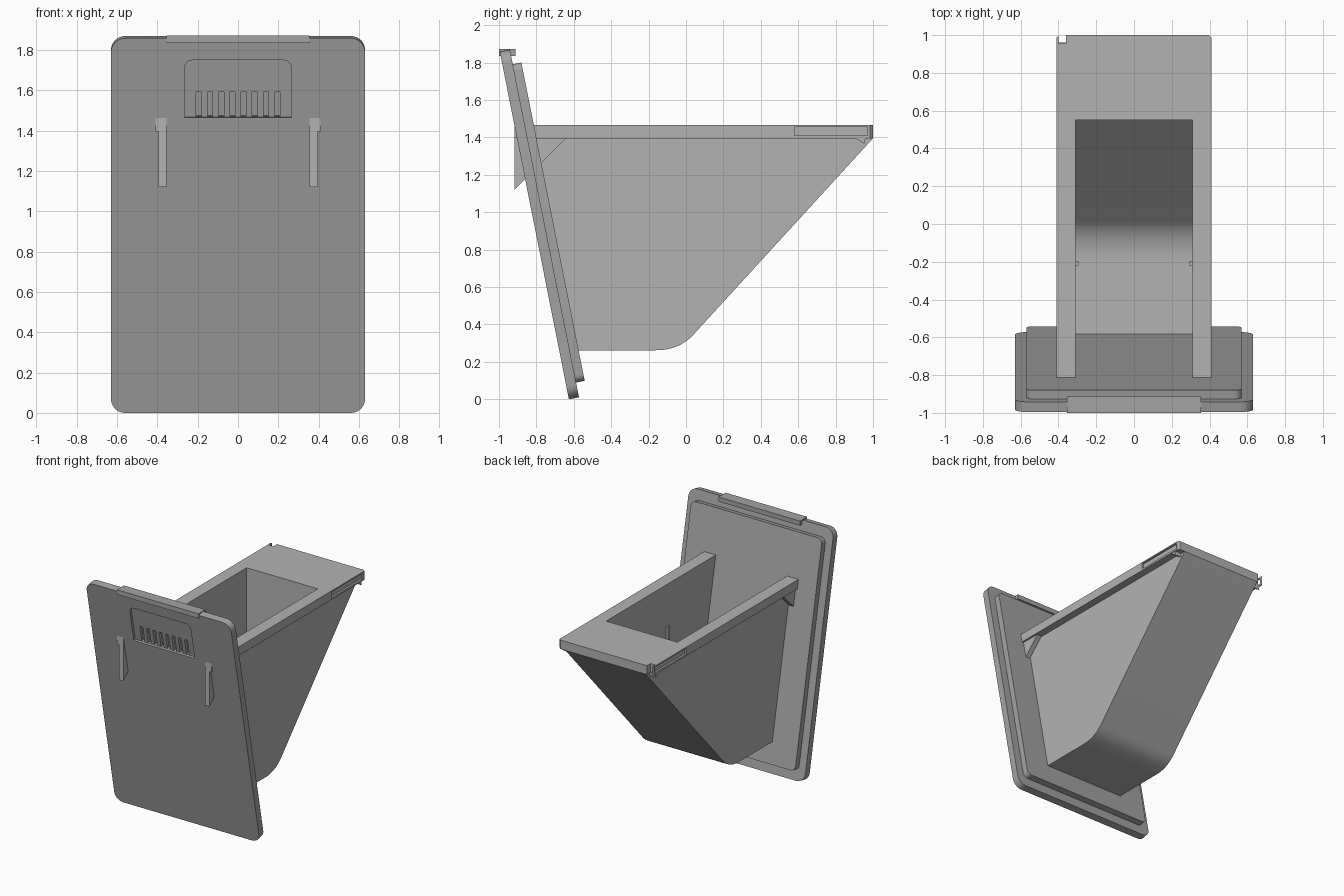
import bpy, bmesh, math
from mathutils import Matrix, Vector

if "Cube" in bpy.data.objects:
    bpy.data.objects.remove(bpy.data.objects["Cube"], do_unlink=True)


def material(name, grey):
    m = bpy.data.materials.new(name)
    m.use_nodes = True
    m.diffuse_color = (grey, grey, grey, 1)
    m.node_tree.nodes["Principled BSDF"].inputs["Base Color"].default_value = m.diffuse_color
    return m


BIN = material("light grey", 0.45)
PANEL = material("mid grey", 0.37)
TILT = Matrix.Translation((0, -0.626, 0)) @ Matrix.Rotation(math.radians(11.25), 4, 'X')


def prism(name, pts, axis, lo, hi, mat, matrix=None):
    """Extrude a 2D outline along one axis; the outline uses the other two axes in order."""
    def place(p, h):
        c = list(p)
        c.insert("xyz".index(axis), h)
        return Vector(c)
    bm = bmesh.new()
    a = [bm.verts.new(place(p, lo)) for p in pts]
    b = [bm.verts.new(place(p, hi)) for p in pts]
    bm.faces.new(a)
    bm.faces.new(b)
    for i in range(len(pts)):
        j = (i + 1) % len(pts)
        bm.faces.new((a[i], a[j], b[j], b[i]))
    bmesh.ops.recalc_face_normals(bm, faces=bm.faces)
    if matrix:
        bm.transform(matrix)
    me = bpy.data.meshes.new(name)
    bm.to_mesh(me)
    bm.free()
    me.materials.append(mat)
    ob = bpy.data.objects.new(name, me)
    bpy.context.collection.objects.link(ob)
    return ob


def rect(x0, x1, y0, y1, top=0, bottom=0):
    """Rectangle outline with rounded top and bottom corners."""
    pts = []
    for k, (x, y, r) in enumerate([(x1, y1, top), (x0, y1, top), (x0, y0, bottom), (x1, y0, bottom)]):
        if not r:
            pts.append((x, y))
            continue
        cx = x - r if x == x1 else x + r
        cy = y - r if y == y1 else y + r
        for i in range(9):
            t = math.radians(90 * k + 90 * i / 8)
            pts.append((cx + r * math.cos(t), cy + r * math.sin(t)))
    return pts


def bend(p0, p1, p2, n=14):
    """Smooth curve from p0 to p2 pulled towards the corner p1."""
    p0, p1, p2 = Vector(p0), Vector(p1), Vector(p2)
    return [tuple(p0 * (1 - t) ** 2 + p1 * 2 * t * (1 - t) + p2 * t * t)
            for t in (i / n for i in range(n + 1))]


def cut(target, *cutters):
    for c in cutters:
        c.hide_render = True
        c.hide_viewport = False
        mod = target.modifiers.new("cut", 'BOOLEAN')
        mod.object = c
        mod.operation = 'DIFFERENCE'
        mod.solver = 'EXACT'
        bpy.context.view_layer.objects.active = target
        bpy.ops.object.modifier_apply(modifier=mod.name)
        bpy.data.objects.remove(c, do_unlink=True)


def smooth(ob):
    bpy.ops.object.select_all(action='DESELECT')
    ob.select_set(True)
    bpy.context.view_layer.objects.active = ob
    bpy.ops.object.shade_smooth_by_angle(angle=math.radians(30))


# Leaning front panel with its grille recess
panel = prism("front_panel", rect(-0.63, 0.63, 0, 1.895, 0.07, 0.07), "y", 0, 0.055, PANEL, TILT)
cut(panel, prism("recess", rect(-0.265, 0.265, 1.493, 1.784, 0.04), "y", -0.1, 0.018, PANEL, TILT))
for i in range(8):
    x = (i - 3.5) * 0.0555
    cut(panel, prism("slot", rect(x - 0.013, x + 0.013, 1.495, 1.622, 0.006), "y", -0.1, 0.04, PANEL, TILT))
smooth(panel)

# Raised backing behind the panel and the lip along the top
backing = prism("panel_backing", rect(-0.57, 0.57, 0.08, 1.815, 0.04, 0.04), "y", 0.05, 0.102, PANEL, TILT)
smooth(backing)
prism("panel_top_lip", rect(-0.355, 0.355, -1, -0.912), "z", 1.835, 1.872, PANEL)

# Hollow bin with a sloped back
outer = [(-0.815, 1.395), (-0.595, 0.262)] + bend((-0.16, 0.262), (-0.04, 0.262), (0.035, 0.34)) + [(1, 1.395)]
bin_body = prism("bin_body", outer, "x", -0.35, 0.35, BIN)
inner = [(-1.2, 1.6), (-1.2, 0.30)] + bend((-0.2, 0.30), (-0.06, 0.30), (0.015, 0.38)) + [(0.55, 0.95), (0.55, 1.6)]
cut(bin_body, prism("cavity", inner, "x", -0.31, 0.31, BIN))
smooth(bin_body)

# Rim: rear deck with two arms reaching the panel
half = [(0.31, 0.55), (0.31, -0.83), (0.41, -0.83), (0.41, 0.985), (0.395, 1)]
rim = prism("rim", half + [(-x, y) for x, y in reversed(half)], "z", 1.395, 1.465, BIN)
cut(rim, prism("corner_notch", rect(-0.40, -0.36, 0.955, 1.1), "z", 1.3, 1.6, BIN))
for s in (-1, 1):
    cut(rim, prism("side_slot", rect(0.58, 0.97, 1.41, 1.455), "x",
                   *sorted((s * 0.395, s * 0.5)), BIN))

# Mirrored details
for s, side in ((-1, "right"), (1, "left")):
    def span(a, b):
        return sorted((s * a, s * b))
    prism(side + "_arm_tongue", rect(-0.917, -0.8, 1.396, 1.464), "x", *span(0.355, 0.41), BIN)
    prism(side + "_hook", [(-0.917, 1.43), (-0.917, 1.12), (-0.64, 1.396), (-0.7, 1.43)],
          "x", *span(0.355, 0.395), BIN)
    prism(side + "_rear_catch", [(0.9, 1.4), (0.955, 1.365), (0.96, 1.4)], "x", *span(0.345, 0.405), BIN)
    prism(side + "_guide_rib", rect(*span(0.295, 0.315), -0.22, -0.195), "z", 0.29, 1.14, BIN)
